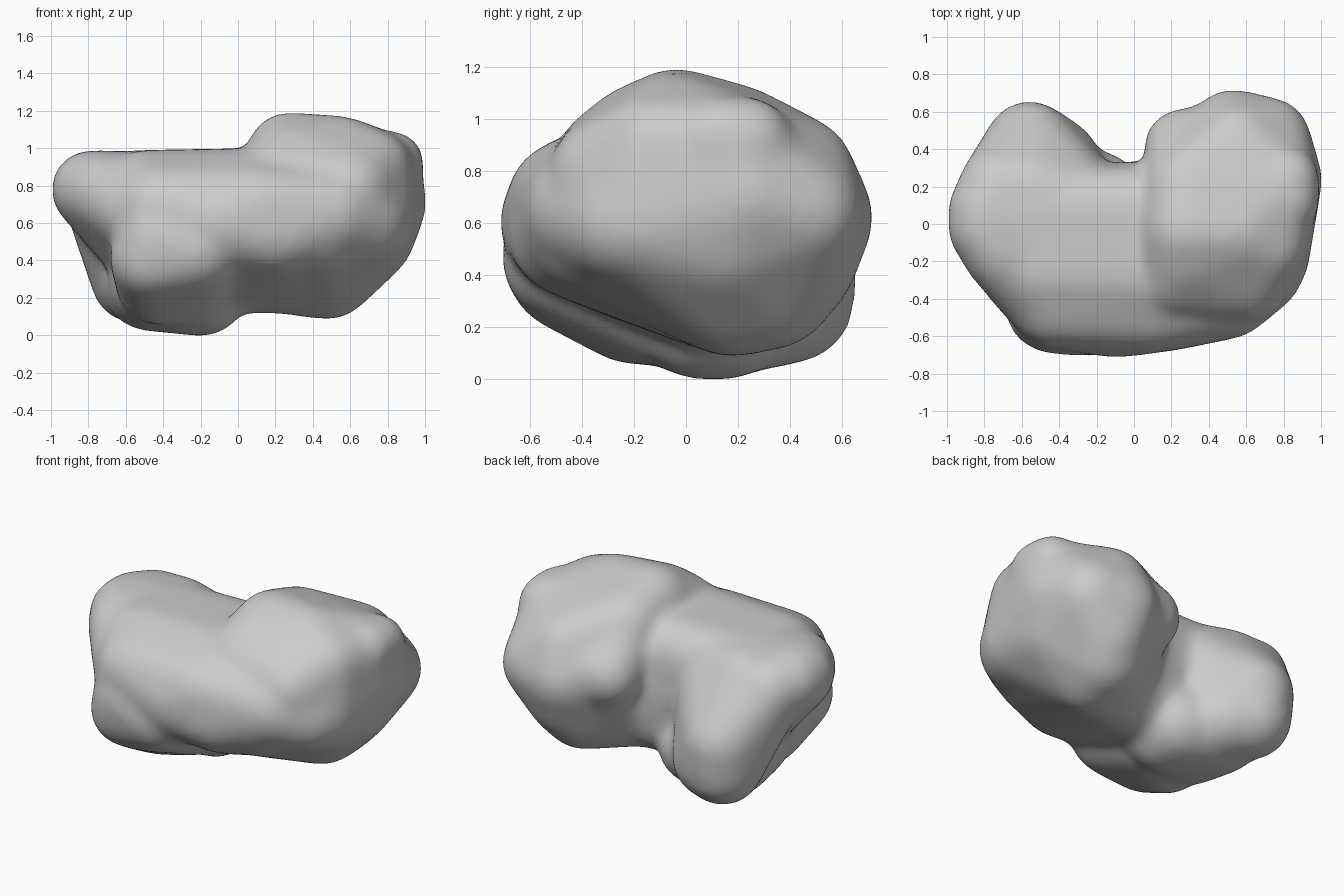
import bpy, bmesh
from mathutils import Matrix

cube = bpy.data.objects.get("Cube")
if cube:
    bpy.data.objects.remove(cube, do_unlink=True)

stone = bpy.data.materials.new("grey stone")
stone.use_nodes = True
grey = (0.6, 0.6, 0.6, 1)
stone.diffuse_color = grey
stone.node_tree.nodes["Principled BSDF"].inputs["Base Color"].default_value = grey

SOFTENING_LOSS = 0.01  # radius worn off by the softening


def lump(bm, balls):
    """Add the convex skin stretched around a few balls (x, y, z, radius)."""
    part = bmesh.new()
    for x, y, z, r in balls:
        bmesh.ops.create_icosphere(part, subdivisions=3, radius=r + SOFTENING_LOSS,
                                   matrix=Matrix.Translation((x, y, z)))
    hull = bmesh.ops.convex_hull(part, input=part.verts)
    spare = {v for v in hull["geom_interior"] if isinstance(v, bmesh.types.BMVert)}
    bmesh.ops.delete(part, geom=list(spare), context="VERTS")
    mesh = bpy.data.meshes.new("lump")
    part.to_mesh(mesh)
    part.free()
    bm.from_mesh(mesh)
    bpy.data.meshes.remove(mesh)


bm = bmesh.new()
# main body, long and wide along the front
lump(bm, [(-.55, .08, .76, .22), (-.5, -.26, .76, .22), (-.42, -.43, .68, .23),
          (.1, -.28, .77, .22), (.1, .08, .76, .23), (-.1, -.48, .6, .23),
          (.1, -.45, .68, .23), (.2, -.44, .55, .23), (.5, -.37, .65, .24),
          (.66, -.24, .61, .24), (-.1, .05, .38, .25), (.3, .1, .36, .24)])
# tall broad end
lump(bm, [(.27, -.17, .91, .22), (.27, -.04, .972, .215), (.28, .2, .9, .22),
          (.22, -.27, .83, .22), (.6, -.3, .78, .22), (.55, -.05, .955, .21),
          (.72, -.12, .89, .2), (.78, .18, .88, .2), (.34, .36, .62, .22),
          (.55, .42, .78, .225), (.53, .485, .62, .23), (.72, .45, .64, .22),
          (.77, .24, .7, .23), (.7, -.18, .6, .23), (.69, .15, .54, .25),
          (.55, .43, .45, .22), (.5, .33, .36, .24), (.48, .18, .33, .24),
          (.25, .1, .36, .24), (.42, -.36, .56, .23)])
# back corner of the broad end, overhanging the neck
lump(bm, [(.26, .41, .68, .2), (.27, .2, .9, .2), (.5, .45, .68, .2)])
# overhanging snout
lump(bm, [(-.79, .07, .78, .2), (-.79, -.02, .78, .2), (-.72, .2, .75, .21),
          (-.7, -.15, .76, .21), (-.5, -.37, .65, .22), (-.4, 0, .75, .22),
          (-.48, 0, .45, .22)])
# front lower foot
lump(bm, [(-.46, -.45, .41, .22), (-.42, -.46, .52, .23), (-.22, -.47, .46, .23),
          (-.42, -.2, .29, .23), (-.25, -.1, .29, .23)])
# rear foot flowing down from the top
lump(bm, [(-.55, .41, .3, .23), (-.56, .42, .46, .23), (-.42, .33, .28, .23),
          (-.55, .18, .75, .22), (-.72, .2, .74, .21), (-.38, .22, .6, .23),
          (-.3, .1, .74, .22), (-.3, .1, .4, .22)])
# underside swelling
lump(bm, [(-.19, .05, .24, .235), (-.2, .15, .24, .235), (-.48, .22, .26, .23),
          (-.45, -.02, .28, .23)])
# shoulder bump
lump(bm, [(.82, .12, .92, .165), (.82, .24, .91, .165), (.68, .1, .88, .18)])

mesh = bpy.data.meshes.new("boulder")
bm.to_mesh(mesh)
bm.free()
boulder = bpy.data.objects.new("boulder", mesh)
bpy.context.collection.objects.link(boulder)

# fuse and soften the lumps
fuse = boulder.modifiers.new("fuse", "REMESH")
fuse.mode = "VOXEL"
fuse.voxel_size = 0.025
soften = boulder.modifiers.new("soften", "SMOOTH")
soften.factor = 0.5
soften.iterations = 30
graph = bpy.context.evaluated_depsgraph_get()
fused = bpy.data.meshes.new_from_object(boulder.evaluated_get(graph))
boulder.modifiers.clear()
boulder.data = fused
fused.materials.clear()
fused.materials.append(stone)
fused.shade_smooth()
